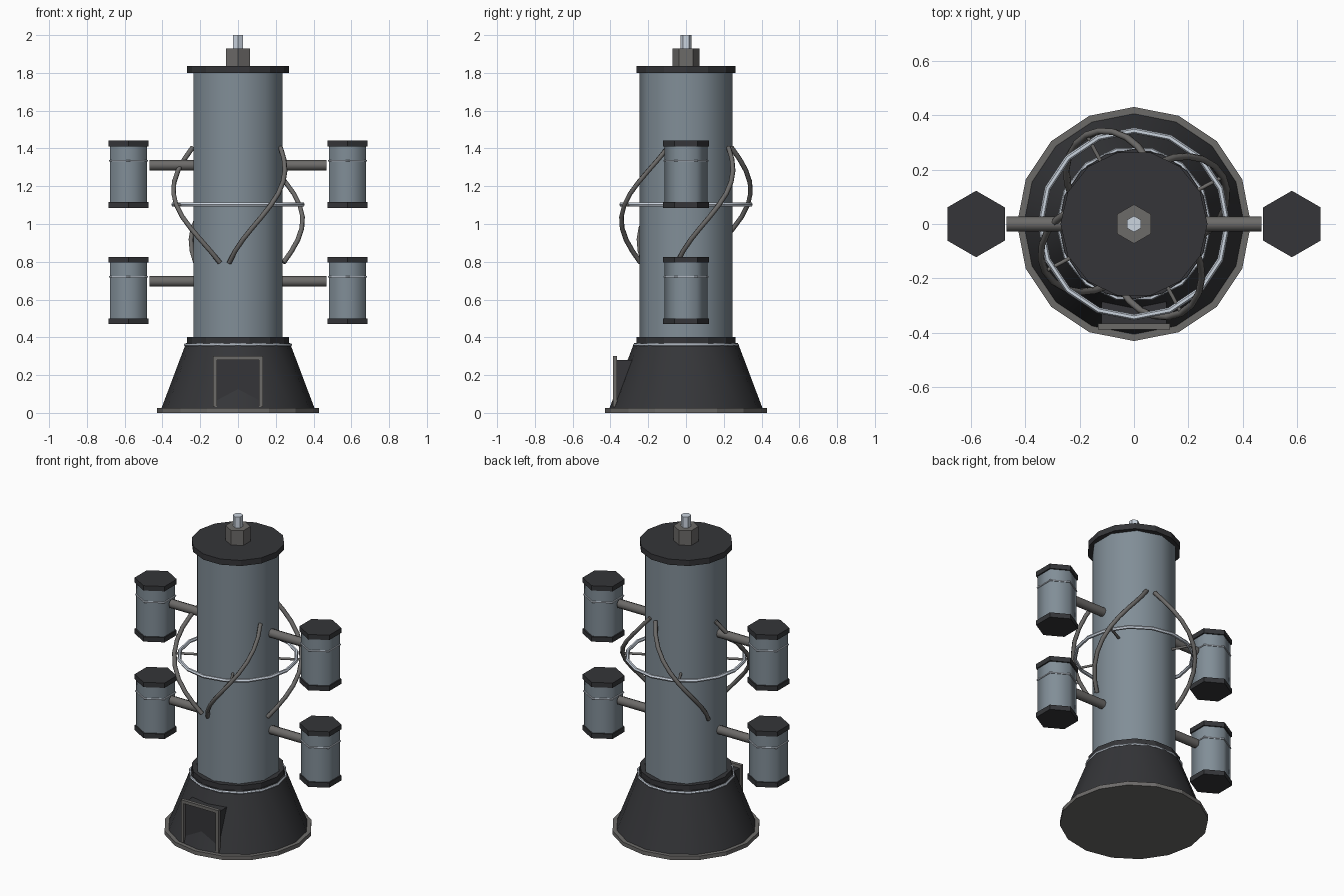
import bpy, math
from math import sin, cos, pi, radians
from mathutils import Vector

if "Cube" in bpy.data.objects:
    bpy.data.objects.remove(bpy.data.objects["Cube"])


def material(name, rgb):
    m = bpy.data.materials.new(name)
    m.diffuse_color = (*rgb, 1)
    m.use_nodes = True
    m.node_tree.nodes["Principled BSDF"].inputs["Base Color"].default_value = m.diffuse_color
    return m


DARK = material("dark_metal", (0.035, 0.036, 0.04))
BLUE = material("blue_grey_metal", (0.22, 0.27, 0.31))
GREY = material("warm_grey_metal", (0.15, 0.145, 0.14))
LIGHT = material("light_trim", (0.6, 0.66, 0.74))


def finish(name, mat, smooth=None):
    ob = bpy.context.object
    ob.name = name
    ob.data.materials.append(mat)
    if smooth:
        bpy.ops.object.shade_smooth_by_angle(angle=radians(smooth))
    return ob


def drum(name, mat, sides, r, z0, z1, x=0, r_top=None, turn=90, smooth=None):
    # vertical prism or cone; turn is the angle of its first corner
    bpy.ops.mesh.primitive_cone_add(
        vertices=sides, radius1=r, radius2=r if r_top is None else r_top,
        depth=z1 - z0, location=(x, 0, (z0 + z1) / 2),
        rotation=(0, 0, radians(turn - 90)))
    return finish(name, mat, smooth)


def hoop(name, mat, sides, r, thick, z, x=0, turn=0):
    bpy.ops.mesh.primitive_torus_add(
        major_segments=sides, minor_segments=6, major_radius=r,
        minor_radius=thick, location=(x, 0, z), rotation=(0, 0, radians(turn)))
    return finish(name, mat, 50)


def rod(name, mat, a, b, r, sides=8):
    a, b = Vector(a), Vector(b)
    bpy.ops.mesh.primitive_cylinder_add(
        vertices=sides, radius=r, depth=(b - a).length, location=(a + b) / 2,
        rotation=(b - a).to_track_quat('Z', 'Y').to_euler())
    return finish(name, mat, 65)


def box(name, mat, lo, hi):
    lo, hi = Vector(lo), Vector(hi)
    bpy.ops.mesh.primitive_cube_add(size=1, location=(lo + hi) / 2)
    bpy.context.object.scale = hi - lo
    return finish(name, mat)


def tube(name, mat, points, r):
    cu = bpy.data.curves.new(name, 'CURVE')
    cu.dimensions = '3D'
    cu.bevel_depth = r
    cu.bevel_resolution = 1
    cu.use_fill_caps = True
    sp = cu.splines.new('POLY')
    sp.points.add(len(points) - 1)
    for p, co in zip(sp.points, points):
        p.co = (*co, 1)
    ob = bpy.data.objects.new(name, cu)
    bpy.context.collection.objects.link(ob)
    cu.materials.append(mat)


# Base
drum("base_plate", GREY, 16, 0.43, 0, 0.025)
drum("base_cone", DARK, 16, 0.405, 0.025, 0.37, r_top=0.275, smooth=40)
hoop("base_trim_ring", LIGHT, 14, 0.279, 0.008, 0.36)

# Doorway on the front of the base
box("door_recess", DARK, (-0.12, -0.367, 0.03), (0.12, -0.2, 0.28))
for s, side in ((-1, "left"), (1, "right")):
    xs = sorted((s * 0.112, s * 0.132))
    box(side + "_door_post", GREY, (xs[0], -0.387, 0.03), (xs[1], -0.366, 0.30))
box("door_lintel", GREY, (-0.112, -0.387, 0.28), (0.112, -0.366, 0.30))

# Column, collars and top fitting
drum("column", BLUE, 10, 0.247, 0.38, 1.81, smooth=65)
drum("lower_collar", DARK, 14, 0.27, 0.368, 0.402, turn=0)
drum("top_cap", DARK, 14, 0.27, 1.80, 1.836, turn=0)
drum("top_hub", GREY, 6, 0.072, 1.83, 1.93)
drum("top_pin", LIGHT, 6, 0.03, 1.92, 2.0)

# Four side pods on arms
for x, side in ((-0.58, "left"), (0.58, "right")):
    s = math.copysign(1, x)
    for z, level in ((0.47, "lower"), (1.085, "upper")):
        n = level + "_" + side
        drum(n + "_pod", BLUE, 6, 0.113, z + 0.02, z + 0.335, x, smooth=65)
        drum(n + "_pod_foot", DARK, 6, 0.122, z, z + 0.031, x)
        drum(n + "_pod_lid", DARK, 6, 0.122, z + 0.325, z + 0.356, x)
        hoop(n + "_pod_ring", LIGHT, 6, 0.115, 0.005, z + 0.25, x, 90)
        rod(n + "_arm", GREY, (s * 0.2, 0, z + 0.226),
            (s * 0.468, 0, z + 0.226), 0.028)

# Halo ring with bulging spiral tubes and spokes
hoop("halo_ring", LIGHT, 16, 0.343, 0.011, 1.103)
for i in range(4):
    mid = -62 + 90 * i
    sweep = 78 if i < 2 else -78
    path = []
    for k in range(11):
        t = k / 10
        a = radians(mid + sweep * (t - 0.5))
        r = 0.245 + 0.125 * sin(pi * t)
        path.append((r * cos(a), r * sin(a), 0.795 + 0.61 * t))
    tube(f"spiral_tube_{i + 1}", GREY, path, 0.013)
    c, d = cos(radians(mid)), sin(radians(mid))
    rod(f"spoke_{i + 1}", GREY, (0.22 * c, 0.22 * d, 1.1),
        (0.37 * c, 0.37 * d, 1.1), 0.008, 6)
